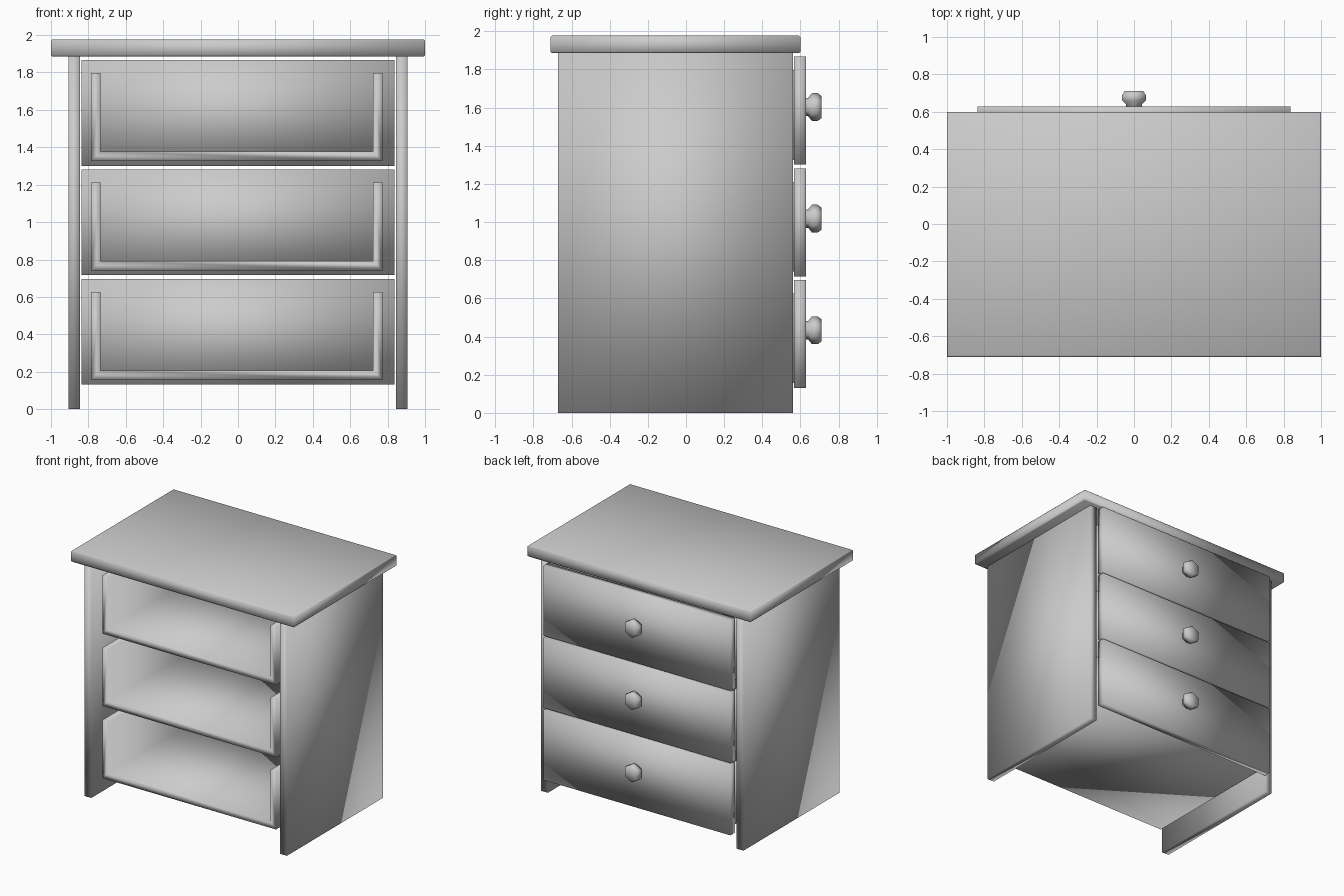
import bpy, bmesh, math

cube = bpy.data.objects.get("Cube")
if cube:
    bpy.data.objects.remove(cube, do_unlink=True)

# Single plain grey finish
GREY = (0.6, 0.6, 0.6, 1)
grey = bpy.data.materials.new("mid_grey")
grey.use_nodes = True
grey.diffuse_color = GREY
grey.node_tree.nodes["Principled BSDF"].inputs["Base Color"].default_value = GREY


def finish(name, bm):
    """Turn a bmesh into a fully smooth-shaded object."""
    bmesh.ops.recalc_face_normals(bm, faces=bm.faces)
    mesh = bpy.data.meshes.new(name)
    bm.to_mesh(mesh)
    bm.free()
    mesh.materials.append(grey)
    mesh.shade_smooth()
    obj = bpy.data.objects.new(name, mesh)
    bpy.context.collection.objects.link(obj)


def board(name, x, y, z, bevel=0.0):
    """Board spanning the given (low, high) ranges, with optional softened rims."""
    bm = bmesh.new()
    bmesh.ops.create_cube(bm, size=1)
    for v in bm.verts:
        for i, (low, high) in enumerate((x, y, z)):
            v.co[i] = low if v.co[i] < 0 else high
    if bevel:
        rims = [e for e in bm.edges if e.verts[0].co.z == e.verts[1].co.z]
        bmesh.ops.bevel(bm, geom=rims, offset=bevel, segments=1, affect='EDGES')
    finish(name, bm)


def tray(name, base):
    """U-shaped drawer box, open at the top and at the far end."""
    left, right, wall = -0.785, 0.772, 0.05
    low, floor, top = base + 0.025, base + 0.077, base + 0.495
    outline = [(left, low), (right, low), (right, top), (right - wall, top),
               (right - wall, floor), (left + wall, floor),
               (left + wall, top), (left, top)]
    bm = bmesh.new()
    face = bm.faces.new([bm.verts.new((x, -0.615, z)) for x, z in outline])
    ext = bmesh.ops.extrude_face_region(bm, geom=[face], use_keep_orig=True)
    for v in ext["geom"]:
        if isinstance(v, bmesh.types.BMVert):
            v.co.y = 0.572
    finish(name, bm)


def knob(name, z, sides=6):
    """Six-sided turned knob pointing along +y."""
    profile = [(0.048, 0.62), (0.048, 0.64), (0.073, 0.66),
               (0.073, 0.69), (0.058, 0.71)]
    bm = bmesh.new()
    rings = []
    for r, y in profile:
        rings.append([bm.verts.new((r * math.sin(a), y, z + r * math.cos(a)))
                      for a in (math.tau * i / sides for i in range(sides))])
    for a, b in zip(rings, rings[1:]):
        for i in range(sides):
            j = (i + 1) % sides
            bm.faces.new((a[i], a[j], b[j], b[i]))
    bm.faces.new(rings[0])
    bm.faces.new(rings[-1])
    finish(name, bm)


# Carcass
board("table_top", (-1, 1), (-0.71, 0.6), (1.885, 1.977), 0.008)
board("left_side_panel", (0.845, 0.907), (-0.67, 0.56), (0, 1.89))
board("right_side_panel", (-0.907, -0.845), (-0.67, 0.56), (0, 1.89))

# Drawers
for level, label in enumerate(("lower", "middle", "upper")):
    base = 0.131 + 0.585 * level
    board(label + "_drawer_front", (-0.838, 0.838), (0.567, 0.628),
          (base, base + 0.566))
    tray(label + "_drawer_box", base)
    knob(label + "_drawer_knob", base + 0.302)
